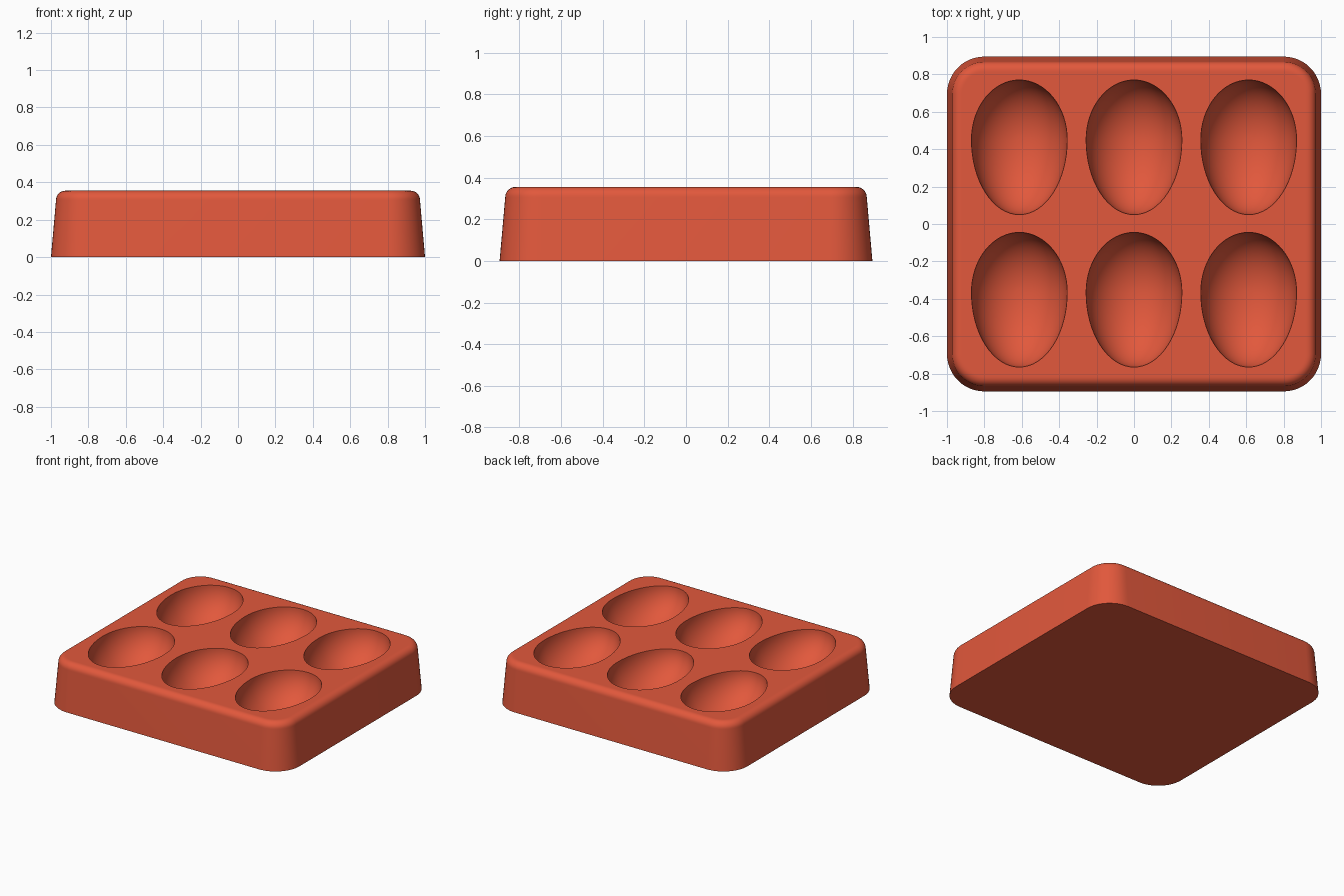
import bpy
import bmesh
from math import sin, cos, pi, radians

if "Cube" in bpy.data.objects:
    bpy.data.objects.remove(bpy.data.objects["Cube"], do_unlink=True)

HALF_X, HALF_Y, HEIGHT, CORNER = 1.0, 0.895, 0.355, 0.2
TAPER, FILLET = 0.027, 0.05

red = bpy.data.materials.new("warm red")
red.use_nodes = True
red.diffuse_color = (0.76, 0.098, 0.045, 1)
red.node_tree.nodes["Principled BSDF"].inputs["Base Color"].default_value = red.diffuse_color


def loft(bm, rings):
    """Skin a stack of closed rings and cap both ends."""
    loops = [[bm.verts.new(p) for p in ring] for ring in rings]
    for low, high in zip(loops, loops[1:]):
        for i in range(len(low)):
            j = (i + 1) % len(low)
            bm.faces.new((low[i], low[j], high[j], high[i]))
    bm.faces.new(loops[0][::-1])
    bm.faces.new(loops[-1])


def make_object(name, bm):
    bmesh.ops.recalc_face_normals(bm, faces=bm.faces)
    mesh = bpy.data.meshes.new(name)
    bm.to_mesh(mesh)
    bm.free()
    mesh.materials.append(red)
    obj = bpy.data.objects.new(name, mesh)
    bpy.context.scene.collection.objects.link(obj)
    return obj


def rounded_rectangle(inset, z, steps=12):
    ring = []
    for quarter, (sx, sy) in enumerate([(1, 1), (-1, 1), (-1, -1), (1, -1)]):
        for k in range(steps + 1):
            a = (quarter + k / steps) * pi / 2
            r = CORNER - inset
            ring.append((sx * (HALF_X - CORNER) + r * cos(a),
                         sy * (HALF_Y - CORNER) + r * sin(a), z))
    return ring


def egg_ring(cx, cy, scale, z, steps=64):
    # Blunt end towards the back, pointed end towards the front
    ring = []
    for k in range(steps):
        a = 2 * pi * k / steps
        length = 0.32 if sin(a) > 0 else 0.40
        ring.append((cx + 0.256 * scale * cos(a), cy + length * scale * sin(a), z))
    return ring


# Tapered block with a rounded upper rim
profile = [(0, 0), (TAPER, HEIGHT - FILLET)]
for k in range(1, 9):
    a = k / 8 * pi / 2
    profile.append((TAPER + FILLET * (1 - cos(a)), HEIGHT - FILLET * (1 - sin(a))))
profile.append((TAPER + FILLET + 0.008, HEIGHT))
bm = bmesh.new()
loft(bm, [rounded_rectangle(inset, z) for inset, z in profile])
tray = make_object("egg_mould_tray", bm)

# Half-egg cutters, carried up past the top face
bm = bmesh.new()
for cx in (-0.613, 0, 0.613):
    for cy in (0.45, -0.365):
        rings = []
        for k in range(1, 25):
            a = k / 24 * pi / 2
            rings.append(egg_ring(cx, cy, sin(a), HEIGHT - 0.256 * cos(a)))
        rings.append(egg_ring(cx, cy, 1, HEIGHT + 0.1))
        loft(bm, rings)
cutter = make_object("egg_cutters", bm)

# Hollow out the wells
cut = tray.modifiers.new("egg wells", "BOOLEAN")
cut.operation = "DIFFERENCE"
cut.solver = "EXACT"
cut.object = cutter
bpy.ops.object.select_all(action="DESELECT")
bpy.context.view_layer.objects.active = tray
tray.select_set(True)
bpy.ops.object.modifier_apply(modifier=cut.name)
bpy.data.objects.remove(cutter, do_unlink=True)
bpy.ops.object.shade_smooth_by_angle(angle=radians(30))
